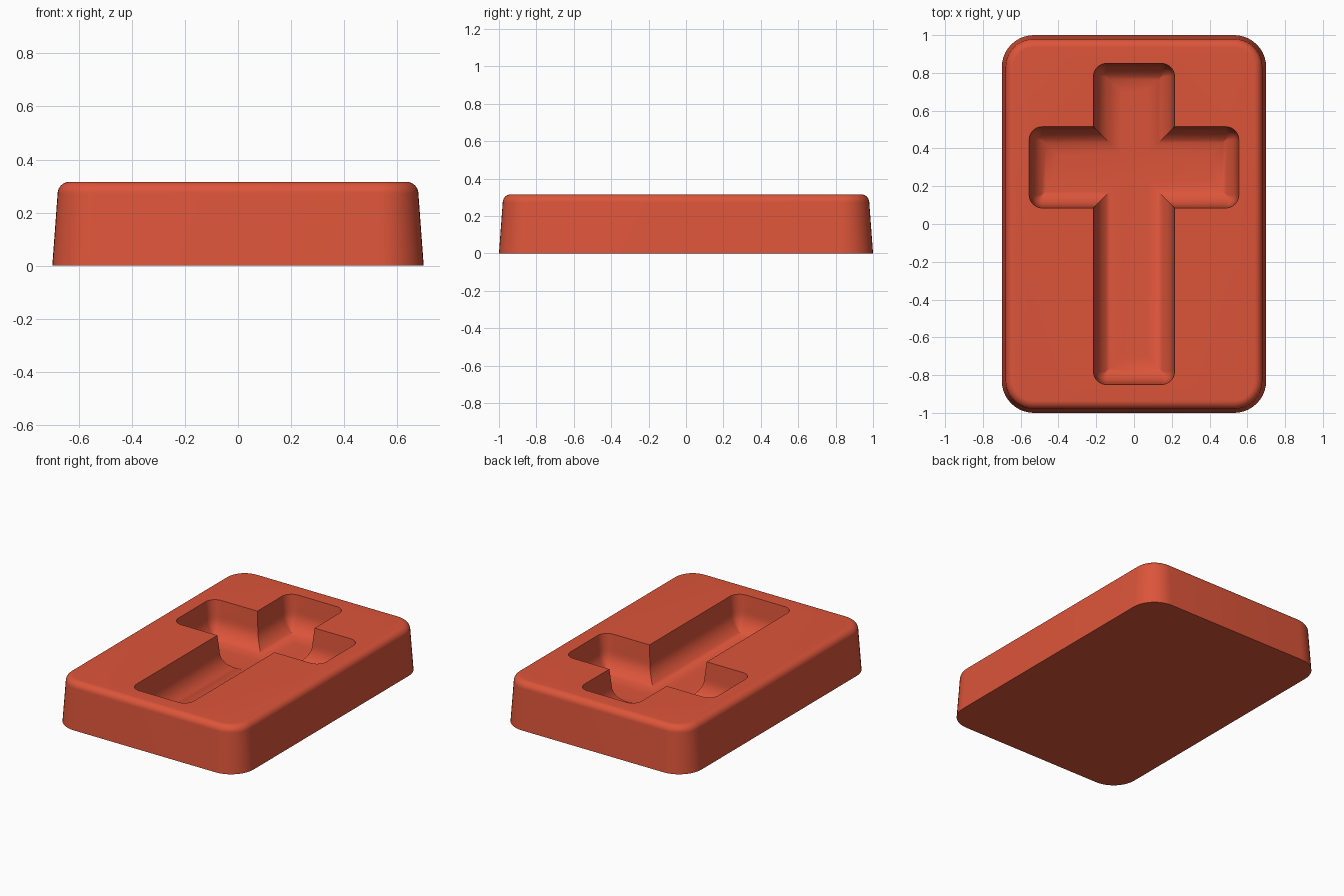
import bpy, bmesh, math
from mathutils import Vector

cube = bpy.data.objects.get("Cube")
if cube:
    bpy.data.objects.remove(cube)

HEIGHT, DEPTH, FILLET, EDGE = 0.316, 0.25, 0.14, 0.045

clay = bpy.data.materials.new("terracotta red")
clay.use_nodes = True
color = (0.72, 0.09, 0.042, 1)
clay.diffuse_color = color
clay.node_tree.nodes["Principled BSDF"].inputs["Base Color"].default_value = color


def rounded(corners, radius, steps=10):
    """Outline with convex right-angle corners rounded, inner corners kept sharp."""
    pts = []
    for i, c in enumerate(corners):
        c = Vector(c)
        a = (Vector(corners[i - 1]) - c).normalized()
        b = (Vector(corners[(i + 1) % len(corners)]) - c).normalized()
        if a.x * b.y - a.y * b.x > 0:          # inner corner
            pts.append(c)
            continue
        for k in range(steps + 1):
            t = math.pi / 2 * k / steps
            pts.append(c + radius * (a * (1 - math.sin(t)) + b * (1 - math.cos(t))))
    return pts


def slab(inset):
    x, y = 0.7 - inset, 1 - inset
    return rounded([(-x, -y), (x, -y), (x, y), (-x, y)], 0.17 - inset)


def cross(inset):
    w, x, y = 0.215 - inset, 0.555 - inset, 0.85 - inset
    lo, hi = 0.3 - w, 0.3 + w
    return rounded([(-w, -y), (w, -y), (w, lo), (x, lo), (x, hi), (w, hi),
                    (w, y), (-w, y), (-w, hi), (-x, hi), (-x, lo), (-w, lo)],
                   max(0.07 - inset, 0))


def loft(name, outline, levels):
    """Stack outlines at (inset, z) levels from bottom to top and cap both ends."""
    bm = bmesh.new()
    rings = [[bm.verts.new((p.x, p.y, z)) for p in outline(i)] for i, z in levels]
    for low, high in zip(rings, rings[1:]):
        for k in range(len(low)):
            j = (k + 1) % len(low)
            bm.faces.new((low[k], low[j], high[j], high[k]))
    bm.faces.new(rings[0][::-1])
    bm.faces.new(rings[-1])
    bmesh.ops.remove_doubles(bm, verts=bm.verts, dist=1e-5)
    bmesh.ops.recalc_face_normals(bm, faces=bm.faces)
    mesh = bpy.data.meshes.new(name)
    bm.to_mesh(mesh)
    bm.free()
    mesh.materials.append(clay)
    obj = bpy.data.objects.new(name, mesh)
    bpy.context.collection.objects.link(obj)
    return obj


quarter = [math.pi / 2 * k / 10 for k in range(11)]

# Tapered block with a rounded top rim
rim = [(0.02 + EDGE * (1 - math.cos(t)), HEIGHT - EDGE * (1 - math.sin(t))) for t in quarter]
block = loft("mold_block", slab, [(0, 0)] + rim)

# Cross-shaped cavity with a filleted floor
floor = HEIGHT - DEPTH
bowl = [(0.01 + FILLET * (1 - math.sin(t)), floor + FILLET * (1 - math.cos(t))) for t in quarter]
cutter = loft("cavity_cutter", cross, bowl + [(0, HEIGHT), (0, HEIGHT + 0.1)])

cut = block.modifiers.new("cavity", 'BOOLEAN')
cut.operation = 'DIFFERENCE'
cut.solver = 'EXACT'
cut.object = cutter
bpy.ops.object.select_all(action='DESELECT')
bpy.context.view_layer.objects.active = block
block.select_set(True)
bpy.ops.object.modifier_apply(modifier=cut.name)
bpy.data.objects.remove(cutter)

bpy.ops.object.shade_smooth_by_angle(angle=math.radians(35))
